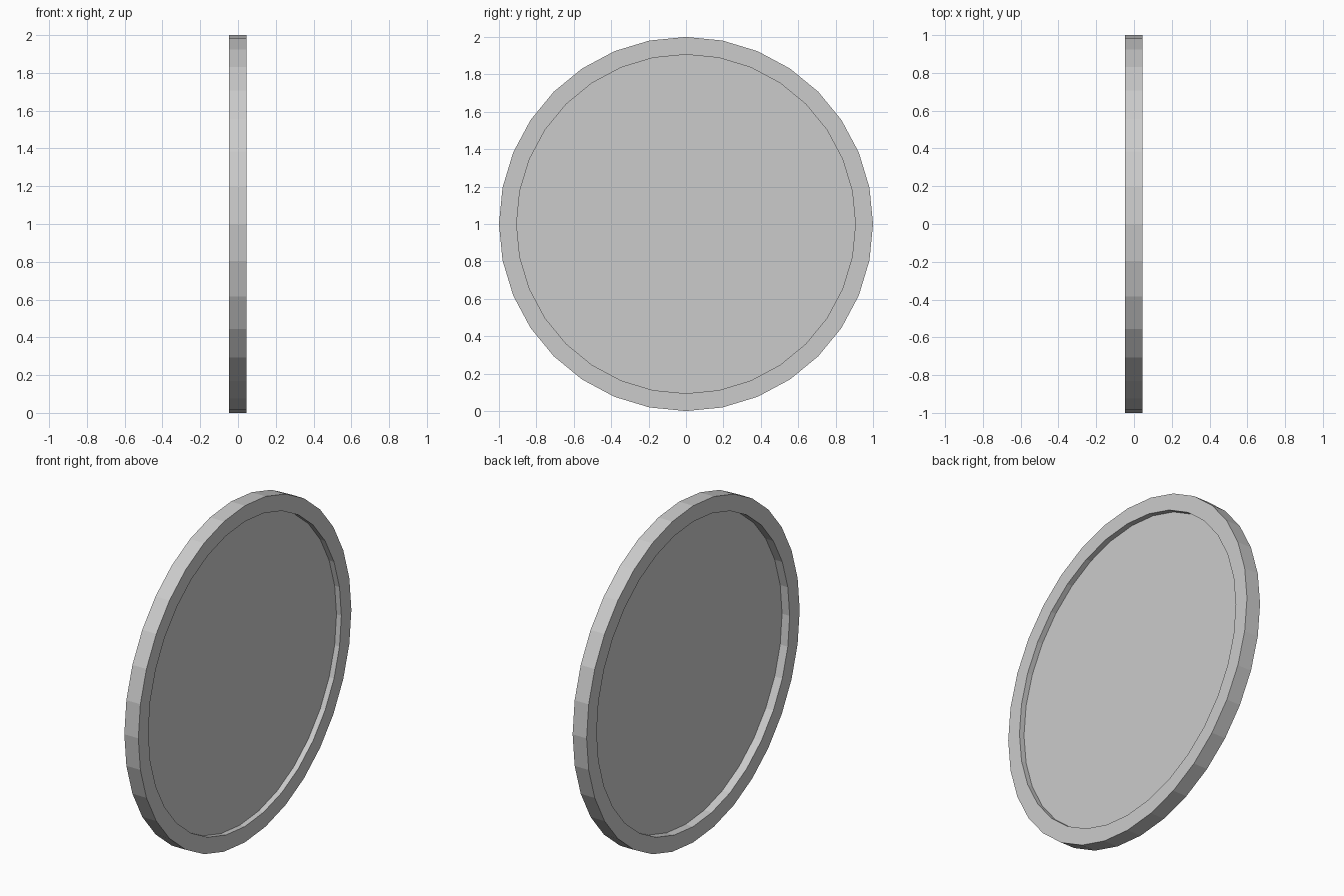
import bpy, bmesh, math

if "Cube" in bpy.data.objects:
    bpy.data.objects.remove(bpy.data.objects["Cube"])

SIDES = 32
CENTRE_Z = 1.0


def lathe_x(name, profile, closed):
    """Spin an (x, radius) profile around the x axis; open profiles get end caps."""
    bm = bmesh.new()
    rings = []
    for x, r in profile:
        ring = []
        for i in range(SIDES):
            a = 2 * math.pi * i / SIDES
            ring.append(bm.verts.new((x, r * math.cos(a), CENTRE_Z + r * math.sin(a))))
        rings.append(ring)
    pairs = list(zip(rings, rings[1:]))
    if closed:
        pairs.append((rings[-1], rings[0]))
    else:
        bm.faces.new(rings[0])
        bm.faces.new(rings[-1])
    for a, b in pairs:
        for i in range(SIDES):
            j = (i + 1) % SIDES
            bm.faces.new((a[i], a[j], b[j], b[i]))
    bmesh.ops.recalc_face_normals(bm, faces=bm.faces)
    mesh = bpy.data.meshes.new(name)
    bm.to_mesh(mesh)
    bm.free()
    obj = bpy.data.objects.new(name, mesh)
    bpy.context.collection.objects.link(obj)
    return obj


# Round frame with a rectangular cross-section
lathe_x("rim", [(-0.047, 1.0), (0.045, 1.0), (0.045, 0.906), (-0.047, 0.906)], True)

# Thin disc recessed from both faces, set nearer the right side
lathe_x("panel", [(0.003, 0.906), (0.013, 0.906)], False)
